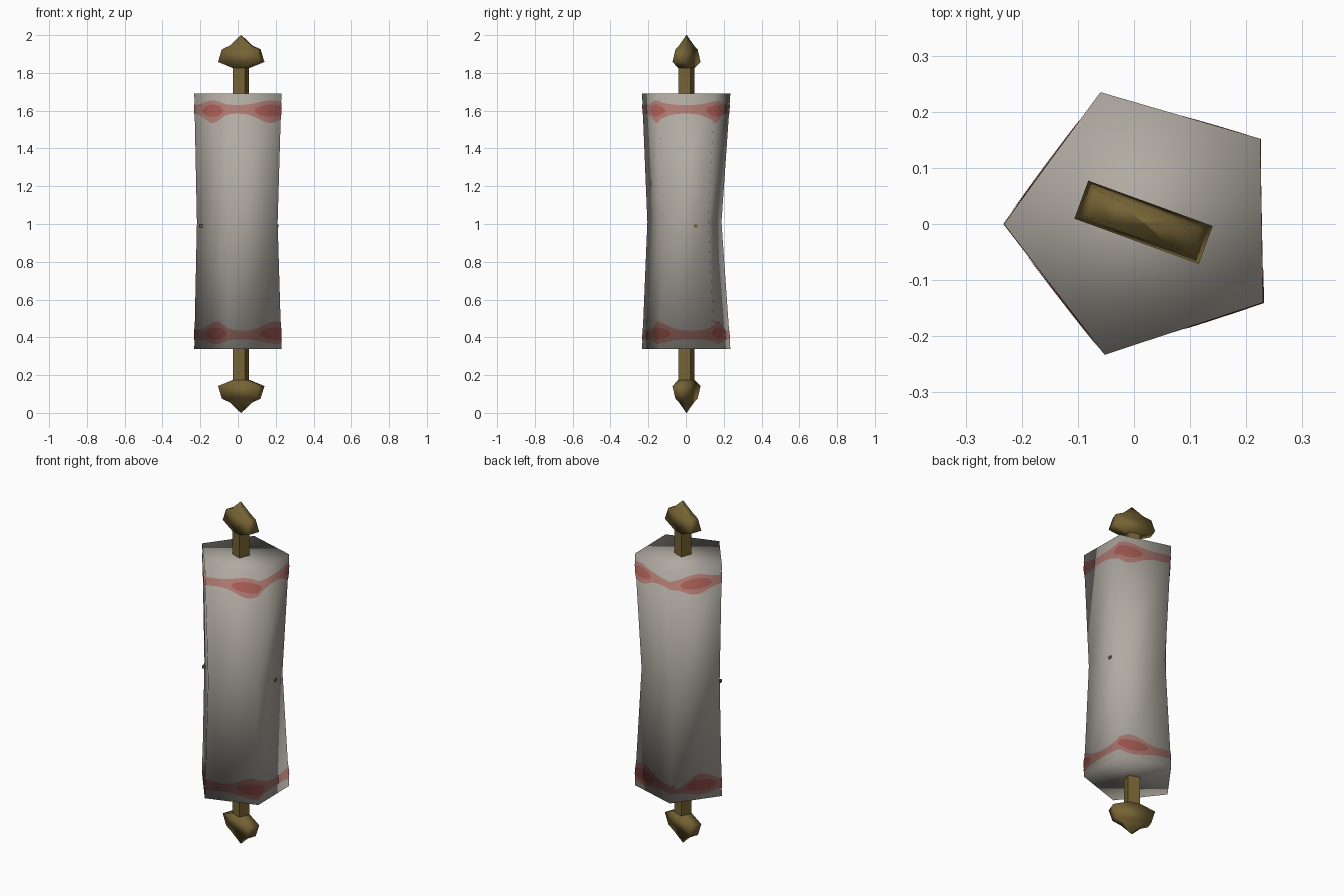
import bpy, bmesh, math
from mathutils import Vector, Matrix

cube = bpy.data.objects.get("Cube")
if cube:
    bpy.data.objects.remove(cube, do_unlink=True)


def material(name, rgb):
    m = bpy.data.materials.new(name)
    m.use_nodes = True
    m.diffuse_color = (*rgb, 1)
    bsdf = m.node_tree.nodes["Principled BSDF"]
    bsdf.inputs["Base Color"].default_value = (*rgb, 1)
    bsdf.inputs["Roughness"].default_value = 0.8
    return m


PAPER = material("warm grey paper", (0.43, 0.40, 0.355))
PINK = material("faded pink", (0.42, 0.19, 0.165))
RED = material("dull red", (0.38, 0.105, 0.09))
BRASS = material("dark brass", (0.18, 0.125, 0.035))


def make(name, verts, faces, mat, smooth=True):
    me = bpy.data.meshes.new(name)
    me.from_pydata(verts, [], faces)
    bm = bmesh.new()
    bm.from_mesh(me)
    bmesh.ops.recalc_face_normals(bm, faces=bm.faces)
    bm.to_mesh(me)
    bm.free()
    me.materials.append(mat)
    for p in me.polygons:
        p.use_smooth = smooth
    ob = bpy.data.objects.new(name, me)
    bpy.context.collection.objects.link(ob)
    return ob


def loft(name, rings, mat, smooth=True):
    """Closed skin over a stack of rings with equal point counts."""
    n = len(rings[0])
    verts = [p for r in rings for p in r]
    faces = [(k * n + i, k * n + (i + 1) % n, (k + 1) * n + (i + 1) % n, (k + 1) * n + i)
             for k in range(len(rings) - 1) for i in range(n)]
    faces += [tuple(range(n)), tuple(range(n * (len(rings) - 1), n * len(rings)))]
    return make(name, verts, faces, mat, smooth)


# Rolled paper: five-sided column with a narrow waist
BOTTOM, WAIST, TOP = 0.337, 1.01, 1.69
RIM = [(-0.052, -0.233), (0.23, -0.14), (0.225, 0.152), (-0.06, 0.235), (-0.232, 0.0)]
MID = [(-0.05, -0.205), (0.21, -0.122), (0.205, 0.118), (-0.058, 0.188), (-0.218, 0.0)]
LEVELS = [(RIM, BOTTOM), (MID, WAIST), (RIM, TOP)]
rings = [[Vector((x, y, z)) for x, y in pts] for pts, z in LEVELS]
body = loft("paper_roll", rings, PAPER)
normals = [v.normal.copy() for v in body.data.vertices]


def wall(u, z, lift):
    """Point and shading normal on the paper at turn u (0 to 1) and height z."""
    k = 0 if z < WAIST else 1
    za, zb = LEVELS[k][1], LEVELS[k + 1][1]
    t = (z - za) / (zb - za)
    side = (u % 1) * 5 + 1e-6
    i = int(side) % 5
    f, j = side - int(side), (i + 1) % 5

    def blend(a):
        return a[k * 5 + i].lerp(a[k * 5 + j], f).lerp(
            a[k * 5 + 5 + i].lerp(a[k * 5 + 5 + j], f), t)
    nor = blend(normals).normalized()
    flat = Vector((nor.x, nor.y, 0)).normalized()
    return blend(rings[0] + rings[1] + rings[2]) + flat * lift, nor


def strip(name, us, low, high, lift, mat):
    """Thin painted strip following the paper between two edge curves."""
    verts, nors, rows = [], [], 3
    for u in us:
        for r in range(rows):
            p, n = wall(u, low(u) + (high(u) - low(u)) * r / (rows - 1), lift)
            verts.append(p)
            nors.append(n)
    faces = [(c * rows + r, (c + 1) * rows + r, (c + 1) * rows + r + 1, c * rows + r + 1)
             for c in range(len(us) - 1) for r in range(rows - 1)]
    me = bpy.data.meshes.new(name)
    me.from_pydata(verts, [], faces)
    me.materials.append(mat)
    for p in me.polygons:
        p.use_smooth = True
    me.normals_split_custom_set_from_vertices(nors)
    bpy.context.collection.objects.link(bpy.data.objects.new(name, me))


# Painted wavy bands with red spots, near each end
SPOTS = (0.16, 0.43, 0.70, 0.91)
HALF = 0.06
for label, sign, shift in (("top", 1, 0.0), ("bottom", -1, 0.02)):
    centers = [c + shift for c in SPOTS]

    def bump(u):
        gap = min(abs((u - c + 0.5) % 1 - 0.5) for c in centers)
        return math.exp(-(gap / 0.06) ** 2)

    def inner(u):
        return WAIST + sign * (0.575 - 0.05 * bump(u))

    def outer(u):
        return WAIST + sign * (0.62 + 0.025 * bump(u))

    low, high = (inner, outer) if sign > 0 else (outer, inner)
    strip(label + "_band", [i / 100 for i in range(101)], low, high, 0.002, PINK)
    for n, c in enumerate(centers):
        def bulge(u):
            return 0.032 * max(0.02, 1 - ((u - c) / HALF) ** 2) ** 0.5
        zc = WAIST + sign * 0.59
        strip(f"{label}_spot_{n + 1}", [c + i / 100 for i in range(-6, 7)],
              lambda u: zc - bulge(u), lambda u: zc + bulge(u), 0.004, RED)

# Handles: square rod through the roll, with a broad pointed finial at each end
TURN = Matrix.Translation((0.017, 0.003, 0)) @ Matrix.Rotation(math.radians(-20), 4, "Z")


def rectangle(a, b, z):
    return [TURN @ Vector((x * a, y * b, z)) for x, y in ((-1, -1), (1, -1), (1, 1), (-1, 1))]


rod = loft("rod", [rectangle(0.033, 0.033, z) for z in (0.16, 1.84)], BRASS, False)
FINIAL = [(0.034, 0.033, 1.825), (0.118, 0.036, 1.858), (0.1, 0.026, 1.925),
          (0.055, 0.022, 1.945), (0.001, 0.001, 2.0)]
for label, flip in (("top", False), ("bottom", True)):
    loft(label + "_finial",
         [rectangle(a, b, 2 - z if flip else z) for a, b, z in FINIAL], BRASS)

# Small pin crossing the waist
start, end = Vector((-0.206, -0.03)), Vector((0.212, 0.052))
across = Vector((-(end - start).y, (end - start).x)).normalized() * 0.009
loft("cross_pin", [[(*(p + across * s), z) for s, z in
                    ((-1, 0.982), (1, 0.982), (1, 0.998), (-1, 0.998))]
                   for p in (start, end)], BRASS, False)
